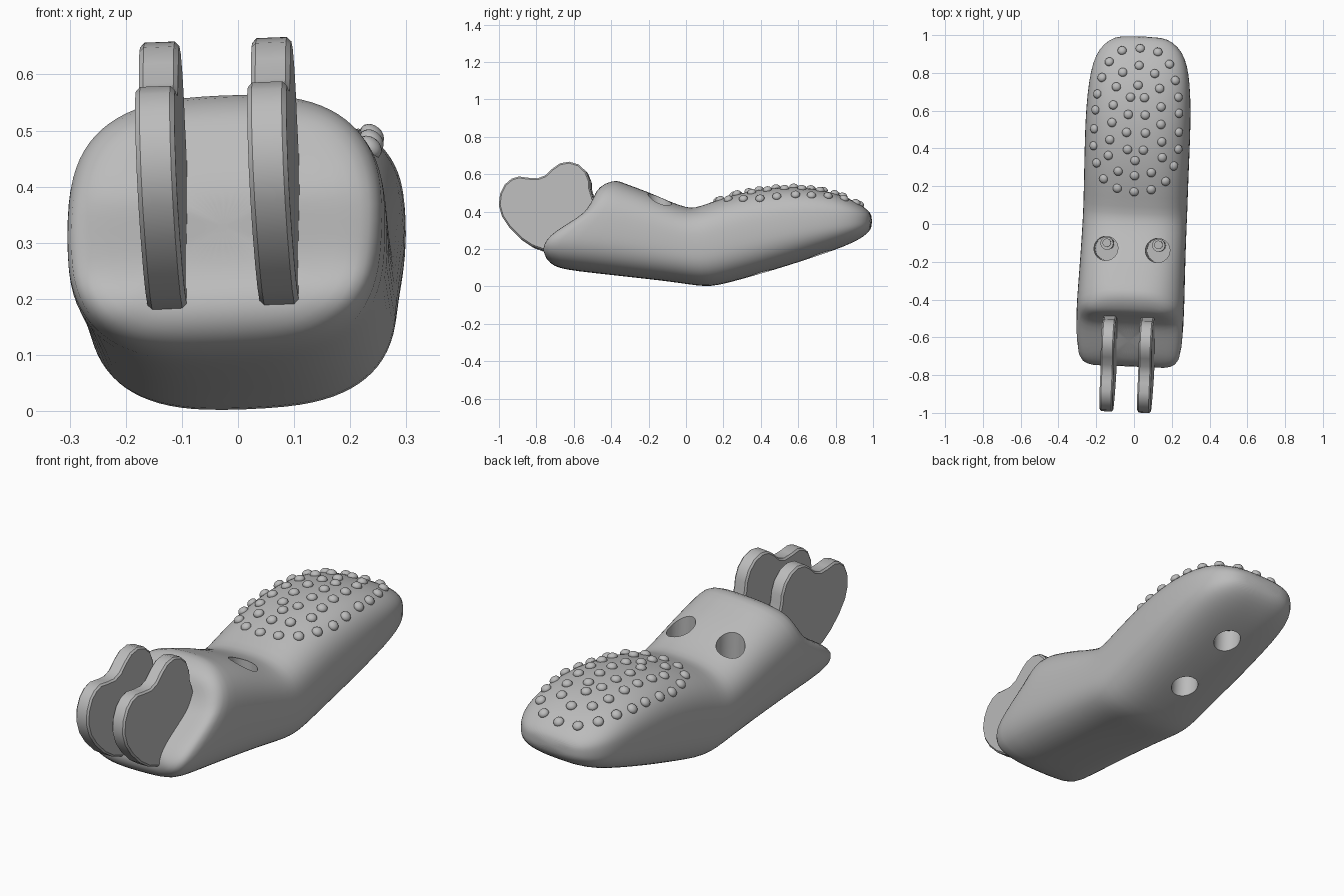
import bpy, bmesh, math
from mathutils import Matrix, Vector
from mathutils.bvhtree import BVHTree

if "Cube" in bpy.data.objects:
    bpy.data.objects.remove(bpy.data.objects["Cube"], do_unlink=True)

grey = bpy.data.materials.new("neutral grey")
grey.use_nodes = True
grey.diffuse_color = (0.5, 0.5, 0.5, 1)
grey.node_tree.nodes["Principled BSDF"].inputs["Base Color"].default_value = grey.diffuse_color

# The whole piece sits with a slight yaw and roll
pivot = Matrix.Translation((0, 0, 0.3))
POSE = pivot @ Matrix.Rotation(-0.041, 4, 'Z') @ Matrix.Rotation(-0.04, 4, 'Y') @ pivot.inverted()


def make(name, bm, smooth=True):
    bmesh.ops.recalc_face_normals(bm, faces=bm.faces)
    mesh = bpy.data.meshes.new(name)
    bm.to_mesh(mesh)
    bm.free()
    mesh.materials.append(grey)
    ob = bpy.data.objects.new(name, mesh)
    bpy.context.collection.objects.link(ob)
    ob.matrix_world = POSE
    if smooth:
        mesh.shade_smooth()
    return ob


def cylinder(bm, x, y, z0, z1, r):
    bmesh.ops.create_cone(bm, cap_ends=True, segments=32, radius1=r, radius2=r, depth=z1 - z0,
                          matrix=Matrix.Translation((x, y, (z0 + z1) / 2)))


# Scooped front face: depth as a function of height
SCOOP = [(0.09, -0.70), (0.13, -0.74), (0.18, -0.76), (0.23, -0.75), (0.28, -0.70), (0.33, -0.62),
         (0.38, -0.54), (0.44, -0.50), (0.52, -0.47), (0.57, -0.42)]


def scoop(z):
    if z <= SCOOP[0][0]:
        return SCOOP[0][1]
    for (z0, y0), (z1, y1) in zip(SCOOP, SCOOP[1:]):
        if z <= z1:
            return y0 + (y1 - y0) * (z - z0) / (z1 - z0)
    return SCOOP[-1][1]


# Body sections: bottom y, bottom z, top y, top z, half width
SECTIONS = [(-0.50, 0.072, -0.33, 0.55, 0.285), (-0.30, 0.05, -0.20, 0.505, 0.28),
            (-0.10, 0.028, -0.08, 0.45, 0.277), (0.02, 0.01, 0.0, 0.422, 0.276),
            (0.10, 0.0, 0.05, 0.417, 0.276), (0.17, 0.005, 0.13, 0.447, 0.276),
            (0.30, 0.04, 0.28, 0.498, 0.277), (0.45, 0.083, 0.45, 0.526, 0.279),
            (0.60, 0.13, 0.60, 0.532, 0.278), (0.75, 0.18, 0.75, 0.512, 0.268),
            (0.85, 0.217, 0.85, 0.48, 0.25), (0.92, 0.25, 0.92, 0.445, 0.22),
            (0.97, 0.283, 0.97, 0.413, 0.17), (0.995, 0.32, 0.995, 0.38, 0.11)]
COUNT = 40


def ring(section, scale=1):
    yb, zb, yt, zt, half = section
    points = []
    for i in range(COUNT):
        a = math.tau * i / COUNT
        c, s = math.cos(a), math.sin(a)
        u = math.copysign(abs(c) ** 0.72, c) * scale
        v = (math.copysign(abs(s) ** 0.72, s) * scale + 1) / 2
        points.append(Vector((half * u, yb + (yt - yb) * v, zb + (zt - zb) * v)))
    return points


front = (-0.68, 0.09, -0.40, 0.57, 0.285)
rings = []
for scale, back in ((0.15, 0), (0.4, 0), (0.62, 0), (0.8, 0), (0.92, 0.012), (1, 0.05)):
    points = ring(front, scale)
    for p in points:
        p.y = scoop(p.z) + back
    rings.append(points)
rings += [ring(s) for s in SECTIONS]

bm = bmesh.new()
loops = [[bm.verts.new(p) for p in points] for points in rings]
for a, b in zip(loops, loops[1:]):
    for i in range(COUNT):
        j = (i + 1) % COUNT
        bm.faces.new((a[i], a[j], b[j], b[i]))
bm.faces.new(loops[0])
bm.faces.new(loops[-1])
bmesh.ops.recalc_face_normals(bm, faces=bm.faces)
surface = BVHTree.FromBMesh(bm)
body = make("body", bm)
body.modifiers.new("rounding", 'SUBSURF').levels = 1
body.modifiers["rounding"].render_levels = 1

# Screw recesses: two on the upper slope, two under the rear half
bm = bmesh.new()
for side in (-1, 1):
    cylinder(bm, side * 0.137, -0.135, 0.25, 0.8, 0.064)
for y, z in ((0.40, 0.19), (0.72, 0.29)):
    cylinder(bm, 0.0, y, -0.2, z, 0.062)
cutter = make("recess_cutter", bm, smooth=False)
cutter.hide_render = True
cutter.hide_viewport = True
cut = body.modifiers.new("recesses", 'BOOLEAN')
cut.operation = 'DIFFERENCE'
cut.solver = 'EXACT'
cut.object = cutter

# Bake the body so the recess edges can be kept sharp
bpy.context.view_layer.update()
baked = bpy.data.meshes.new_from_object(body.evaluated_get(bpy.context.evaluated_depsgraph_get()))
body.modifiers.clear()
body.data = baked
bpy.ops.object.select_all(action='DESELECT')
body.select_set(True)
bpy.context.view_layer.objects.active = body
bpy.ops.object.shade_smooth_by_angle(angle=math.radians(40))

# Screw heads inside the recesses
bm = bmesh.new()
for side in (-1, 1):
    cylinder(bm, side * 0.137, -0.108, 0.24, 0.36, 0.034)
    cylinder(bm, side * 0.137, -0.105, 0.35, 0.385, 0.022)
for y, z in ((0.40, 0.15), (0.72, 0.25)):
    cylinder(bm, 0.0, y, z, z + 0.05, 0.04)
make("screw_heads", bm, smooth=False)

# Grip bumps, mirrored about the centre line
CENTRE = (0.93, 0.84, 0.735, 0.335, 0.255, 0.17)
PAIRS = [(0.095, 0.915), (0.16, 0.853), (0.085, 0.8), (0.195, 0.768), (0.115, 0.722), (0.215, 0.68),
         (0.037, 0.67), (0.127, 0.625), (0.222, 0.595), (0.045, 0.578), (0.13, 0.532), (0.225, 0.495),
         (0.05, 0.483), (0.138, 0.44), (0.225, 0.405), (0.042, 0.392), (0.143, 0.357),
         (0.205, 0.315), (0.088, 0.275), (0.165, 0.232), (0.09, 0.185)]
spots = [(0, y) for y in CENTRE] + [(s * x, y) for x, y in PAIRS for s in (-1, 1)]
bm = bmesh.new()
for x, y in spots:
    hit, normal, _, _ = surface.ray_cast(Vector((x, y, 2)), Vector((0, 0, -1)))
    if hit:
        turn = normal.to_track_quat('Z', 'Y').to_matrix().to_4x4()
        bmesh.ops.create_uvsphere(bm, u_segments=16, v_segments=10, radius=0.024,
                                  matrix=Matrix.Translation(hit) @ turn @ Matrix.Diagonal((1, 1, 0.75, 1)))
make("grip_bumps", bm)

# Heart-shaped hinge plates
OUTLINE = [(-0.75, 0.185), (-0.82, 0.21), (-0.88, 0.25), (-0.94, 0.31), (-0.98, 0.37), (-0.997, 0.43),
           (-0.99, 0.49), (-0.965, 0.54), (-0.93, 0.57), (-0.89, 0.583), (-0.84, 0.576), (-0.79, 0.573),
           (-0.75, 0.588), (-0.71, 0.625), (-0.67, 0.653), (-0.62, 0.662), (-0.57, 0.647),
           (-0.53, 0.61), (-0.51, 0.56), (-0.508, 0.52), (-0.49, 0.46), (-0.47, 0.40), (-0.55, 0.28),
           (-0.66, 0.19)]
for name, x in (("right_hinge_plate", -0.1), ("left_hinge_plate", 0.1)):
    bm = bmesh.new()
    face = bm.faces.new([bm.verts.new((x - 0.035, y, z)) for y, z in OUTLINE])
    grown = bmesh.ops.extrude_face_region(bm, geom=[face])["geom"]
    bmesh.ops.translate(bm, vec=(0.07, 0, 0), verts=[g for g in grown if isinstance(g, bmesh.types.BMVert)])
    plate = make(name, bm)
    bevel = plate.modifiers.new("edge", 'BEVEL')
    bevel.width = 0.008
    bevel.segments = 1
    bevel.limit_method = 'ANGLE'
    bevel.angle_limit = math.radians(60)
    bpy.ops.object.select_all(action='DESELECT')
    plate.select_set(True)
    bpy.context.view_layer.objects.active = plate
    bpy.ops.object.shade_smooth_by_angle(angle=math.radians(35))
